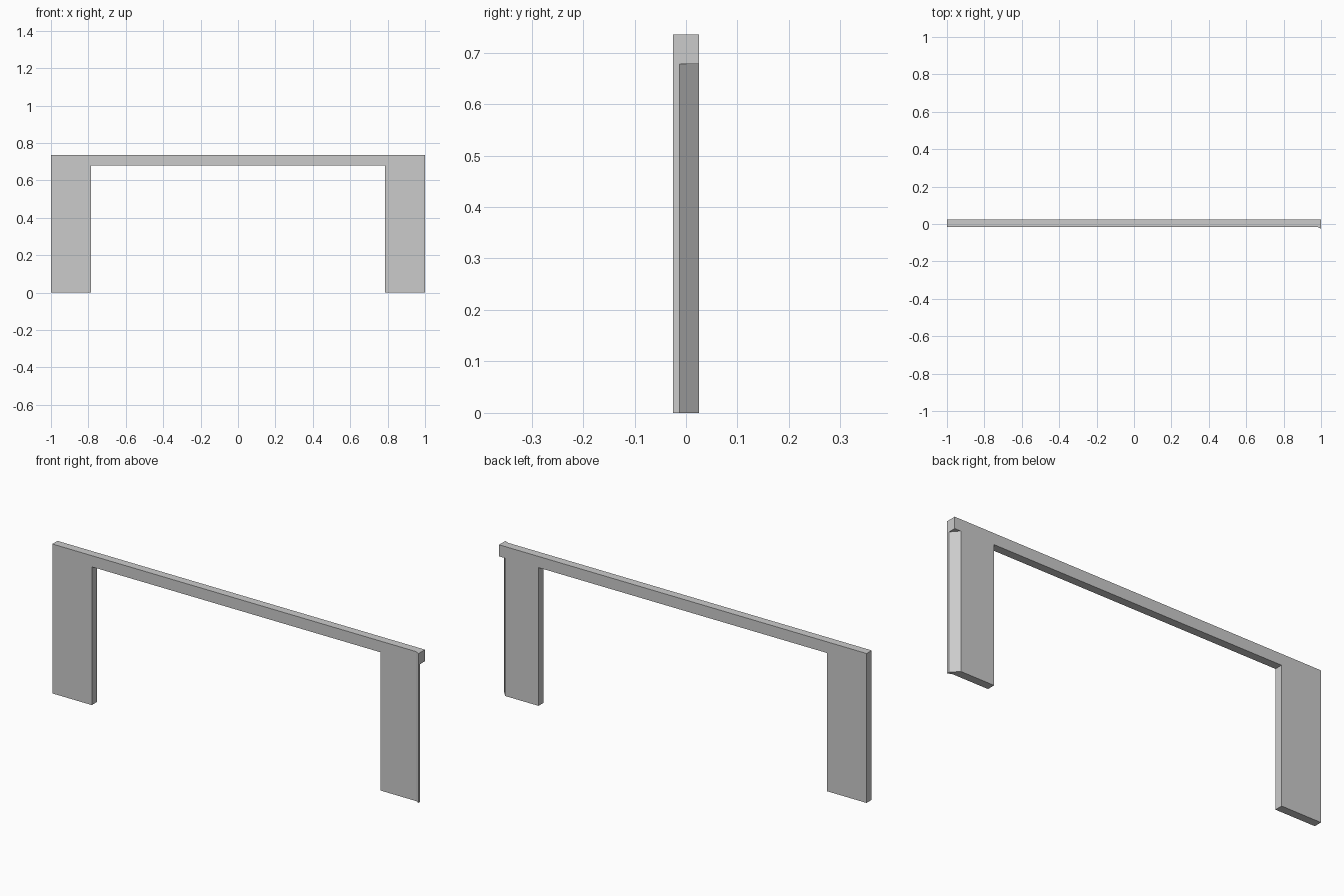
import bpy, bmesh

if "Cube" in bpy.data.objects:
    bpy.data.objects.remove(bpy.data.objects["Cube"])

TOP, UNDER = 0.735, 0.68      # frame height and underside of the crossbar
BACK, FRONT, LIP = 0.025, -0.015, -0.025


def prism(name, plan, z0, z1):
    """Extrude a counter-clockwise plan outline from z0 to z1."""
    bm = bmesh.new()
    face = bm.faces.new([bm.verts.new((x, y, z0)) for x, y in plan])
    res = bmesh.ops.extrude_face_region(bm, geom=[face])
    verts = [v for v in res["geom"] if isinstance(v, bmesh.types.BMVert)]
    bmesh.ops.translate(bm, verts=verts, vec=(0, 0, z1 - z0))
    bmesh.ops.recalc_face_normals(bm, faces=bm.faces)
    mesh = bpy.data.meshes.new(name)
    bm.to_mesh(mesh)
    bm.free()
    ob = bpy.data.objects.new(name, mesh)
    bpy.context.collection.objects.link(ob)
    return ob


def cut(target, cutter):
    """Subtract the cutter and remove it."""
    mod = target.modifiers.new("cut", 'BOOLEAN')
    mod.operation = 'DIFFERENCE'
    mod.solver = 'EXACT'
    mod.object = cutter
    cutter.hide_render = True
    bpy.context.view_layer.objects.active = target
    bpy.ops.object.modifier_apply(modifier=mod.name)
    bpy.data.objects.remove(cutter)


# Slab with a small front lip at the right end
frame = prism("portal_frame",
              [(-1, FRONT), (0.979, FRONT), (1, LIP), (1, BACK), (-1, BACK)],
              0, TOP)

# Opening between the two legs
cut(frame, prism("opening_cutter",
                 [(-0.785, -0.1), (0.785, -0.1), (0.785, 0.1), (-0.785, 0.1)],
                 -0.1, UNDER))

# Bevelled back corner of the right leg, below the crossbar
cut(frame, prism("corner_cutter",
                 [(1.033, -0.0504), (1.033, 0.0627), (0.934, 0.0627)],
                 -0.1, UNDER - 0.002))
